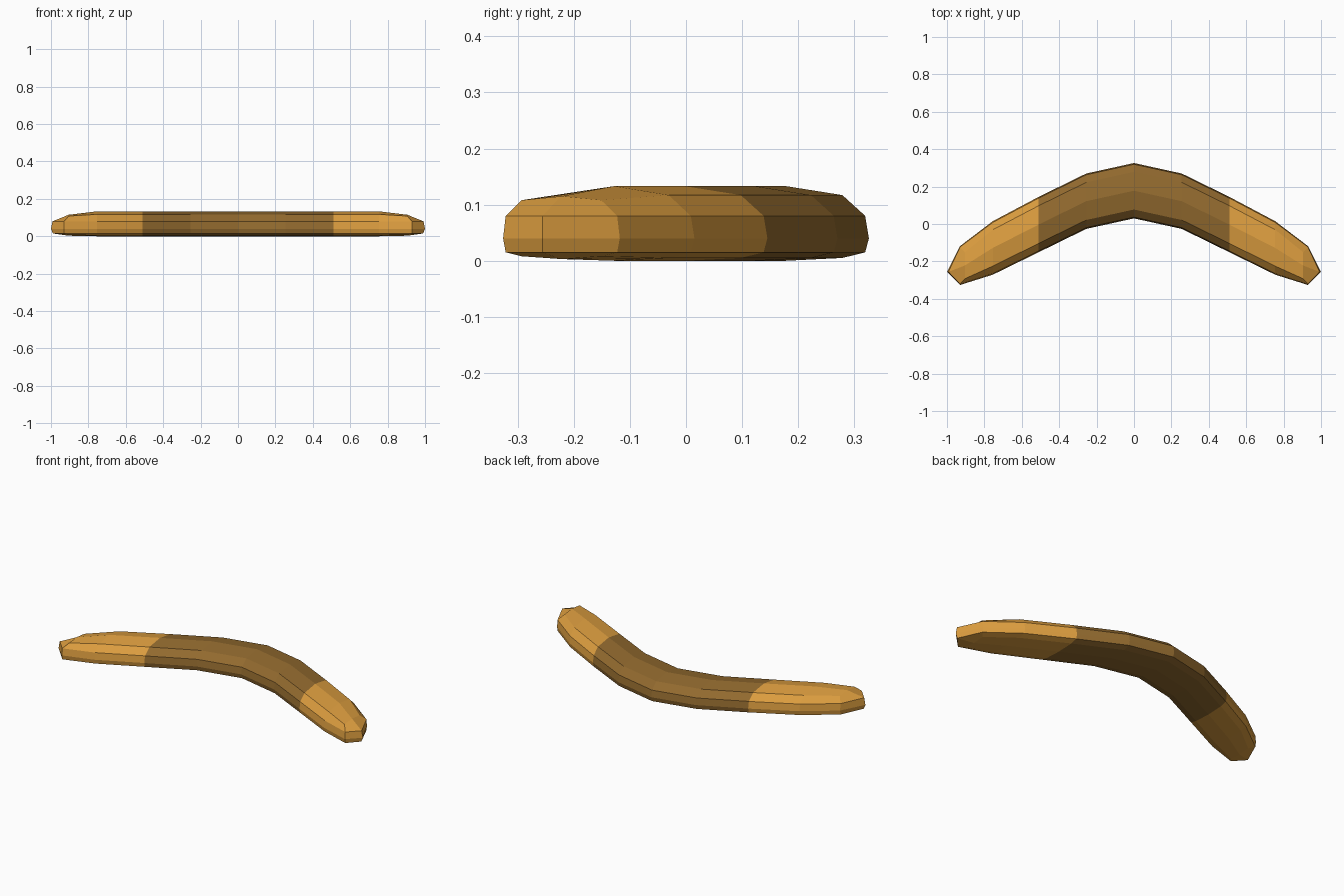
import bpy, bmesh

if "Cube" in bpy.data.objects:
    bpy.data.objects.remove(bpy.data.objects["Cube"])

def material(name, rgb):
    m = bpy.data.materials.new(name)
    m.diffuse_color = (*rgb, 1)
    m.use_nodes = True
    m.node_tree.nodes["Principled BSDF"].inputs["Base Color"].default_value = m.diffuse_color
    return m

# Cross-section: (offset across as fraction of half width, height)
half = [(0.68, 0.117), (0.955, 0.08), (1.0, 0.04), (0.955, 0.015), (0.68, 0.005)]
profile = [(0, 0.133)] + half + [(0, 0)] + [(-w, z) for w, z in reversed(half)]

# Stations along one arm: x, centre y, half width
arm = [(0, 0.178, 0.148), (0.255, 0.122, 0.148), (0.51, -0.003, 0.148),
       (0.755, -0.128, 0.143), (0.93, -0.222, 0.104)]
stations = [(-x, y, w) for x, y, w in reversed(arm[1:])] + arm

bm = bmesh.new()
rings = []
for x, y, w in stations:
    ring = []
    tip = abs(x) > 0.9
    for f, z in profile:
        px, pz = x, z
        if tip:
            # pull the top and bottom edges in and round them off
            if z > 0.1 or z < 0.01:
                px = x * 0.973
            if z > 0.1:
                pz = z - (0.009 if f else 0.018)
            elif z < 0.01:
                pz = z + 0.003
        ring.append(bm.verts.new((px, y + f * w, pz)))
    rings.append(ring)

# Body strips, tinted by distance from the middle
n = len(profile)
for i, (a, b) in enumerate(zip(rings, rings[1:])):
    outer = abs(stations[i][0] + stations[i + 1][0]) / 2 > 0.51
    for j in range(n):
        k = (j + 1) % n
        f = bm.faces.new((a[j], b[j], b[k], a[k]))
        f.material_index = 1 if outer else 0

# Rounded tips closing onto a short upright edge
for r, s in ((rings[0], -1), (rings[-1], 1)):
    t = [bm.verts.new((s * x, -0.256, z)) for x, z in ((0.992, 0.08), (1.0, 0.04), (0.99, 0.015))]
    quads = [(r[0], r[1], r[2], t[0]), (r[2], r[3], t[1], t[0]),
             (r[3], r[4], t[2], t[1]), (r[4], r[5], r[6], t[2]),
             (r[6], r[7], r[8], t[2]), (r[8], r[9], t[1], t[2]),
             (r[9], r[10], t[0], t[1]), (r[10], r[11], r[0], t[0])]
    for q in quads:
        bm.faces.new(q).material_index = 1

bmesh.ops.recalc_face_normals(bm, faces=bm.faces[:])
mesh = bpy.data.meshes.new("boomerang")
bm.to_mesh(mesh)
bm.free()
mesh.materials.append(material("dark_wood", (0.29, 0.145, 0.028)))
mesh.materials.append(material("light_wood", (0.72, 0.34, 0.05)))
bpy.context.collection.objects.link(bpy.data.objects.new("boomerang", mesh))
